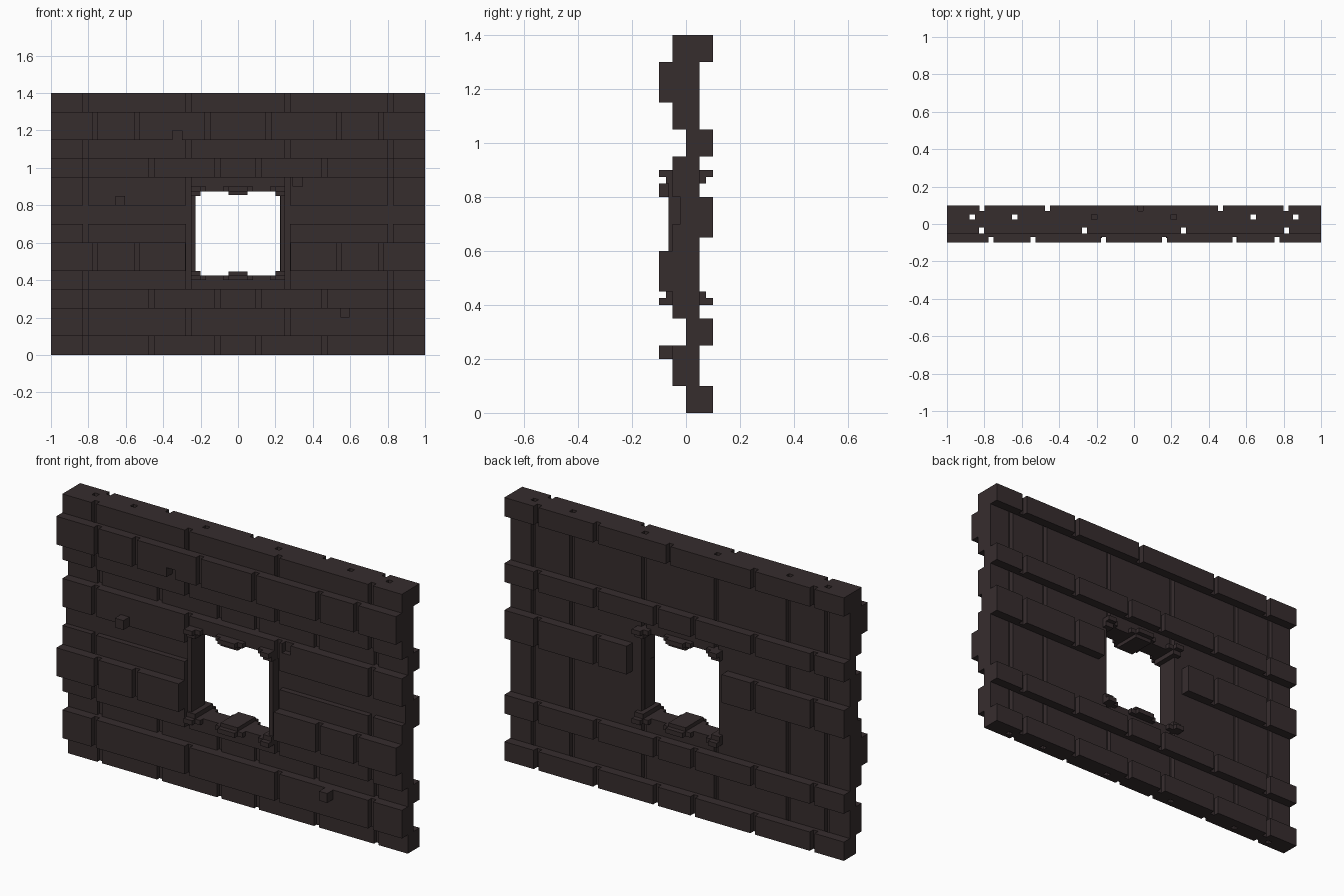
import bpy, bmesh

if "Cube" in bpy.data.objects:
    bpy.data.objects.remove(bpy.data.objects["Cube"])

stone = bpy.data.materials.new("dark brown stone")
stone.diffuse_color = (0.037, 0.026, 0.027, 1)
stone.use_nodes = True
stone.node_tree.nodes["Principled BSDF"].inputs["Base Color"].default_value = stone.diffuse_color


def make_object(name, bm):
    bmesh.ops.recalc_face_normals(bm, faces=bm.faces[:])
    me = bpy.data.meshes.new(name)
    bm.to_mesh(me)
    bm.free()
    me.materials.append(stone)
    ob = bpy.data.objects.new(name, me)
    bpy.context.collection.objects.link(ob)
    return ob


def add_box(bm, x0, x1, y0, y1, z0, z1):
    vs = bmesh.ops.create_cube(bm, size=1)["verts"]
    for v in vs:
        v.co.x = x0 if v.co.x < 0 else x1
        v.co.y = y0 if v.co.y < 0 else y1
        v.co.z = z0 if v.co.z < 0 else z1


def boxes(name, items):
    bm = bmesh.new()
    for b in items:
        add_box(bm, *b)
    return make_object(name, bm)


# wall courses: (z start, y) steps of the front and back outline
front = [(0, 0), (.1, -.05), (.25, 0), (.35, -.05), (.45, -.1), (.6, -.05),
         (.7, -.02), (.8, -.05), (.95, 0), (1.05, -.05), (1.15, -.1), (1.3, -.05)]
back = [(0, .1), (.1, .05), (.25, .1), (.35, .05), (.65, .1), (.8, .05),
        (.95, .1), (1.05, .05), (1.3, .1)]


def steps(rows):
    pts = []
    for i, (z, y) in enumerate(rows):
        top = rows[i + 1][0] if i + 1 < len(rows) else 1.4
        pts += [(y, z), (y, top)]
    return pts


bm = bmesh.new()
outline = steps(front) + steps(back)[::-1]
face = bm.faces.new([bm.verts.new((-1, y, z)) for y, z in outline])
ext = bmesh.ops.extrude_face_region(bm, geom=[face])
for v in ext["geom"]:
    if isinstance(v, bmesh.types.BMVert):
        v.co.x = 1
wall = make_object("wall", bm)

# grooves between the bricks, mirrored left and right
W = .014


def grooves(xs, y0, y1, z0=-.1, z1=1.5):
    return [(s * x - W, s * x + W, y0, y1, z0, z1) for x in xs for s in (-1, 1)]


cut_sets = [
    grooves((.815, .265), -.05, -.02),             # front of the slab
    grooves((.865, .638, .213), .025, .05),        # back of the slab
    grooves((.765, .54, .163), -.15, -.07),        # raised front courses
    grooves((.813, .463), .07, .15)                # raised back courses
    + grooves((.11,), .07, .15, -.1, 1.2)
    + [(.021, .049, .07, .15, 1.2, 1.5)],
    # recessed front courses
    [g for z0, z1 in ((-.1, .1), (.25, .35), (.95, 1.05))
     for g in grooves((.815, .463, .11), -.02, .02, z0, z1)],
    # window opening
    [(-.23, .225, -.3, .3, .425, .875)],
    # raised courses stop short of the opening
    [(-.28, .28, -.2, -.05, .45, .85), (-.28, .28, .05, .2, .45, .85)],
    # chipped corners
    [(-.35, -.3, -.15, -.05, 1.15, 1.2), (.295, .345, -.15, -.02, .9, .95)],
]
bpy.context.view_layer.objects.active = wall
for items in cut_sets:
    cutter = boxes("cutter", items)
    cutter.hide_render = True
    mod = wall.modifiers.new("cut", "BOOLEAN")
    mod.operation = "DIFFERENCE"
    mod.solver = "EXACT"
    mod.object = cutter
    bpy.ops.object.modifier_apply(modifier=mod.name)
    bpy.data.objects.remove(cutter)

# protruding stones
boxes("loose_stones", [(-.655, -.605, -.1, -.05, .8, .85),
                       (.548, .595, -.1, -.05, .2, .25)])

# stepped ornament along the sill and lintel, on both faces
for name, edge, d in (("sill_ornament", .4, 1), ("lintel_ornament", .9, -1)):
    items = []

    def add(x0, x1, depth, a, b):
        z = sorted((edge + d * a, edge + d * b))
        items.append((x0, x1, -depth, depth, *z))

    add(-.05, .05, .1, 0, .025)
    add(-.05, .05, .075, .025, .045)
    for s in (-1, 1):
        def side(a, b, *rest):
            add(*sorted((s * a, s * b)), *rest)
        side(.2, .25, .1, 0, .025)
        side(.2, .25, .075, .025, .05)
        side(.17, .2, .075, 0, .025)
        side(.05, .08, .075, 0, .025)
    boxes(name, items)

# thin slats lining the opening
boxes("window_jambs", [(s * .24 - .012, s * .24 + .012, -.065, .05, .45, .85)
                       for s in (-1, 1)])
